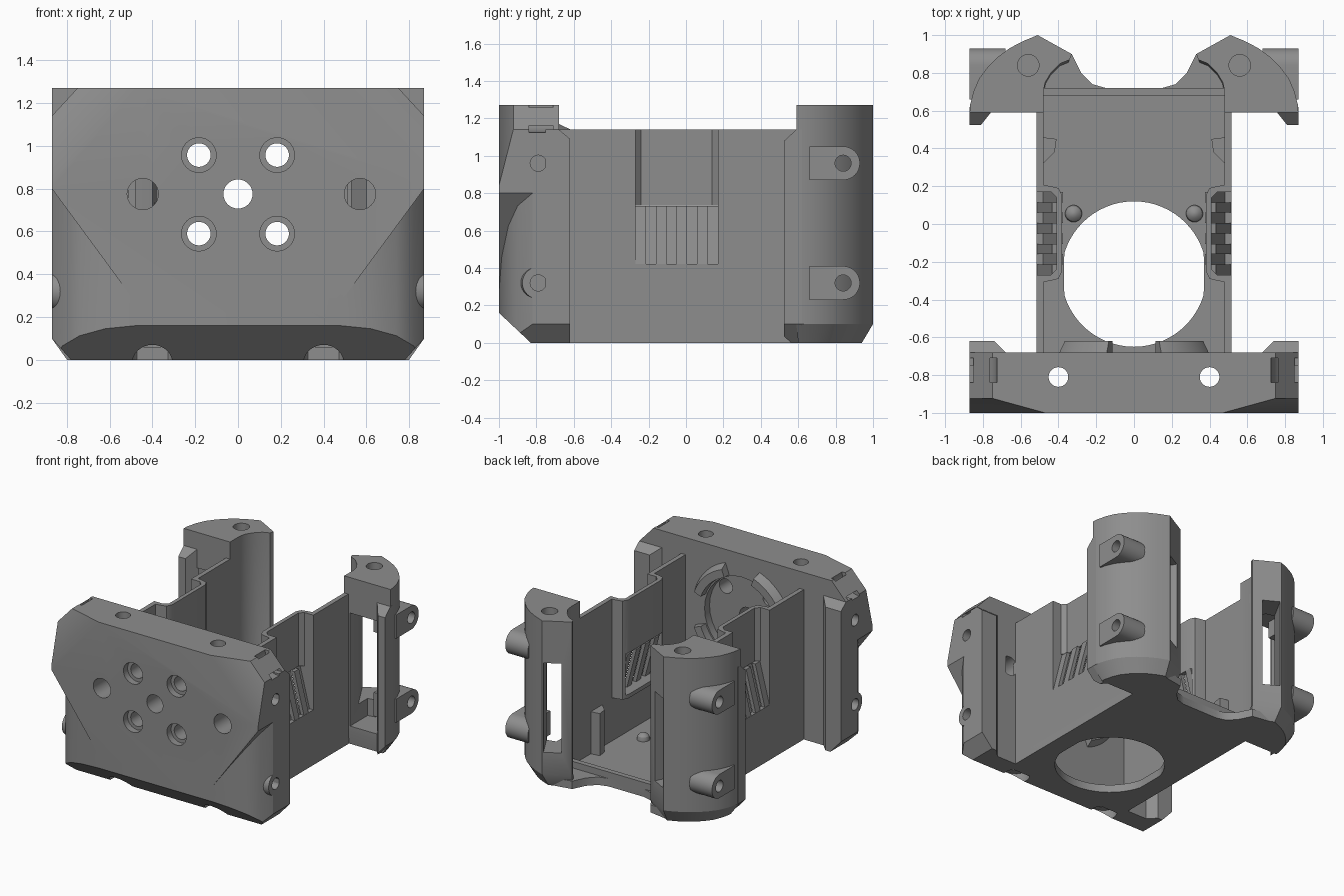
import bpy, bmesh, math
from mathutils import Vector

if "Cube" in bpy.data.objects:
    bpy.data.objects.remove(bpy.data.objects["Cube"])

grey = bpy.data.materials.new("grey_plastic")
grey.diffuse_color = (0.27, 0.27, 0.27, 1)
grey.use_nodes = True
grey.node_tree.nodes["Principled BSDF"].inputs["Base Color"].default_value = grey.diffuse_color
MAP = {"x": lambda u, v, w: (w, u, v), "y": lambda u, v, w: (u, w, v), "z": lambda u, v, w: (u, v, w)}


def finish(name, bm):
    bmesh.ops.recalc_face_normals(bm, faces=bm.faces)
    me = bpy.data.meshes.new(name)
    bm.to_mesh(me)
    bm.free()
    me.materials.append(grey)
    ob = bpy.data.objects.new(name, me)
    bpy.context.collection.objects.link(ob)
    return ob


def loft(name, layers, axis="z", slices=()):
    """Skin a stack of (outline, level) layers; level may be a function of u."""
    bm = bmesh.new()
    rings = []
    for pts, w in layers:
        rings.append([bm.verts.new(MAP[axis](u, v, w(u) if callable(w) else w)) for u, v in pts])
    n = len(rings[0])
    bm.faces.new(rings[0])
    bm.faces.new(rings[-1])
    for a, b in zip(rings, rings[1:]):
        for i in range(n):
            j = (i + 1) % n
            bm.faces.new((a[i], a[j], b[j], b[i]))
    for co, no in slices:
        geom = bm.verts[:] + bm.edges[:] + bm.faces[:]
        cut = bmesh.ops.bisect_plane(bm, geom=geom, plane_co=co, plane_no=no, clear_outer=True)
        edges = [e for e in cut["geom_cut"] if isinstance(e, bmesh.types.BMEdge)]
        bmesh.ops.holes_fill(bm, edges=edges, sides=0)
    return finish(name, bm)


def prism(name, pts, a, b, axis="z", slices=()):
    return loft(name, [(pts, a), (pts, b)], axis, slices)


def box(name, x, y, z):
    return prism(name, [(x[0], y[0]), (x[1], y[0]), (x[1], y[1]), (x[0], y[1])], z[0], z[1])


def arc(u, v, r, a0=0, a1=360, n=32):
    full = a1 - a0 == 360
    angles = [math.radians(a0 + (a1 - a0) * i / n) for i in range(n if full else n + 1)]
    return [(u + r * math.cos(t), v + r * math.sin(t)) for t in angles]


def rod(name, u, v, r, a, b, axis, r2=None):
    return loft(name, [(arc(u, v, r), a), (arc(u, v, r2 or r), b)], axis)


def band(u, v, r0, r1, a0, a1):
    return arc(u, v, r1, a0, a1, 14) + arc(u, v, r0, a1, a0, 14)


def flip(pts, s):
    return [(s * u, v) for u, v in pts]


def cut(ob, cutters):
    for c in cutters:
        m = ob.modifiers.new("cut", "BOOLEAN")
        m.operation, m.solver, m.object = "DIFFERENCE", "EXACT", c
        bpy.context.view_layer.objects.active = ob
        bpy.ops.object.modifier_apply(modifier=m.name)
        bpy.data.objects.remove(c)


# Front panel with chamfered bottom and top corners
planes = [((0, -1, .16), (0, -.16, -.17))]
for s in (1, -1):
    a = Vector((s * .47, -1, 1.27))
    n = (Vector((s * .87, -.89, 1.27)) - a).cross(Vector((s * .87, -1, .84)) - a)
    planes += [((s * .87, 0, .1), (s * .1, 0, -.09)), (a, n * -s if (n * s).y > 0 else n * s),
               ((s * .87, 0, 1.14), (s * .13, 0, .12))]
panel = prism("front_panel", [(-.87, -1), (.87, -1), (.87, -.68), (-.87, -.68)], 0, 1.27, "z", planes)
cutters = [rod("c", 0, .775, .32, -.74, -.6, "y"), rod("c", 0, .775, .068, -1.1, -.5, "y")]
for x in (-.445, .57):
    cutters.append(rod("c", x, .775, .073, -1.1, -.5, "y"))
for x in (-.183, .183):
    for z in (.59, .957):
        cutters += [rod("c", x, z, .055, -1.1, -.5, "y"), rod("c", x, z, .081, -1.1, -.95, "y")]
for s in (1, -1):
    # Swept-back lower corners under a sloping overhang
    corner = [(.48, -1), (.62, -.985), (.74, -.95), (.82, -.9), (.87, -.82), (.95, -.82), (.95, -1.1), (.48, -1.1)]
    cutters.append(prism("c", flip(corner, s), -.1, lambda u: .27 + (abs(u) - .48) * 1.36))
    # Vertical screw holes, strap slots and side screw holes
    cutters += [rod("c", s * .4, -.81, .052, -.1, 1.5, "z"), rod("c", s * .4, -.81, .095, -.1, .075, "z")]
    cutters.append(prism("c", flip(band(.87, 1.27, .11, .145, 150, 300), s), -.84, -.71, "y"))
    for z in (.32, .96):
        cutters.append(rod("c", -.79, z, .043, s * .7, s * 1, "x"))
cut(panel, cutters)

# Arched ridges around the recess on the panel's inner face
for i, a in enumerate((20, 110, 200, 290)):
    loft(f"panel_ridge_{i}", [(band(0, .775, .33, .43, a, a + 50), -.7), (band(0, .775, .33, .39, a, a + 50), -.62)], "y")

# Floor with a large round opening, gussets at the back
gusset = [(.15, .72), (.22, .74), (.28, .8), (.31, .86), (.33, .9), (.5, .93), (.515, .6)]
outline = [(-.515, -.75), (.515, -.75)] + gusset[::-1] + flip(gusset, -1)
floor = prism("floor", outline, 0, .06)
opening = [(max(-.37, min(.37, u)), v) for u, v in arc(0, -.265, .385, n=64)]
cut(floor, [prism("c", opening, -.1, .3)])
box("floor_back_lip", (-.5, .5), (.68, .72), (.03, .11))

for s, side in ((1, "right"), (-1, "left")):
    # Side wall with a stepped-in pocket
    wall = box(f"{side}_wall", (s * .48, s * .515), (-.7, .7), (0, 1.14))
    cut(wall, [box("c", (s * .3, s * .6), (-.27, .17), (.42, 1.3))])
    liner = [(.5, -.31), (.44, -.3), (.40, -.29), (.38, -.25), (.38, .15), (.40, .19), (.44, .2), (.5, .21)]
    pocket = prism(f"{side}_pocket", flip(liner, s), .39, 1.14)
    hollow = [(.6, -.27), (.44, -.27), (.41, -.24), (.41, .14), (.44, .17), (.6, .17)]
    cut(pocket, [prism("c", flip(hollow, s), .73, 1.3),
                 box("c", (s * .3, s * .6), (-.27, .17), (.42, .735))])
    # Slanted vent slats, alternately set back
    for i in range(8):
        d, y = (0, .03)[i % 2], -.27 + i * .055
        prof = [(y, .42), (y + .055, .42), (y + .055, .73), (y, .73)]
        slat = prism(f"{side}_slat_{i}", prof, s * (.485 - d), s * (.513 - d), "x")
        for v in slat.data.vertices:
            v.co.x -= s * .08 * (v.co.z - .42) / .31
    # Wall rib and locating bump
    prism(f"{side}_rib", flip([(.49, .31), (.42, .38), (.41, .45), (.49, .46)], s), .03, .38)
    loft(f"{side}_bump", [(arc(s * .32, .055, r), z) for r, z in
                          ((.045, .04), (.045, .07), (.039, .09), (.023, .105), (.005, .11))])
    # Rear flange behind the front panel
    base = [(.6, -.75), (.87, -.75), (.87, -.62), (.74, -.62), (.68, -.68), (.6, -.68)]
    flange = prism(f"{side}_front_flange", flip(base, s), 0, 1.14, "z",
                   [((s * .87, 0, .1), (s * .1, 0, -.09)), ((0, -.62, 1.09), (0, .05, .06))])
    cut(flange, [])
    # Lower screw boss on the front panel
    boss = rod(f"{side}_front_boss", -.79, .32, .12, s * .7, s * .87, "x", .085)
    cut(boss, [rod("c", -.79, .32, .043, s * .75, s * 1, "x")])

    # Rear pillar, rounded outside and hollow with a window
    outer = [(.87, .59), (.868, .63), (.85, .7), (.82, .77), (.775, .83), (.72, .885), (.66, .93), (.59, .967), (.51, 1)]
    inner = [(.33, .9), (.34, .87), (.39, .85), (.44, .8), (.47, .75), (.48, .7), (.48, .59)]
    plan = flip(outer + inner, s)
    foot = [(s * .45 + (u - s * .45) * .83, .65 + (v - .65) * .83) for u, v in plan]
    pillar = loft(f"{side}_rear_pillar", [(foot, 0), (plan, .1), (plan, 1.27)])
    window = [(.365, .985), (.475, 1.045), (.70, .64), (.70, .5), (.54, .5), (.54, .67)]
    cavity = [(.53, .5), (.8, .5), (.8, .66), (.74, .74), (.62, .82), (.53, .8)]
    screw = rod("c", s * .56, .84, .057, 1.08, 1.4, "z")
    cut(pillar, [prism("c", flip(cavity, s), .14, 1.0), prism("c", flip(window, s), .27, .95), screw])
    # Forward lip of the pillar
    lip = [(.75, .6), (.81, .525), (.87, .525), (.87, .62), (.8, .62)]
    prism(f"{side}_rear_lip", flip(lip, s), 0, 1.14, "z",
          [((s * .87, 0, .1), (s * .1, 0, -.09)), ((0, .525, 1.08), (0, -.06, .065))])
    # Pillar screw bosses
    for z, level in ((.32, "lower"), (.96, "upper")):
        shape = arc(.84, z, .09, -90, 90, 16) + [(.66, z + .09), (.66, z - .09)]
        boss = prism(f"{side}_{level}_boss", shape, s * .68, s * .87, "x")
        cut(boss, [rod("c", .84, z, .043, s * .72, s * 1, "x")])

# Smooth curved surfaces, keep hard edges
for ob in bpy.data.objects:
    ob.select_set(True)
bpy.context.view_layer.objects.active = panel
bpy.ops.object.shade_smooth_by_angle(angle=math.radians(30))
